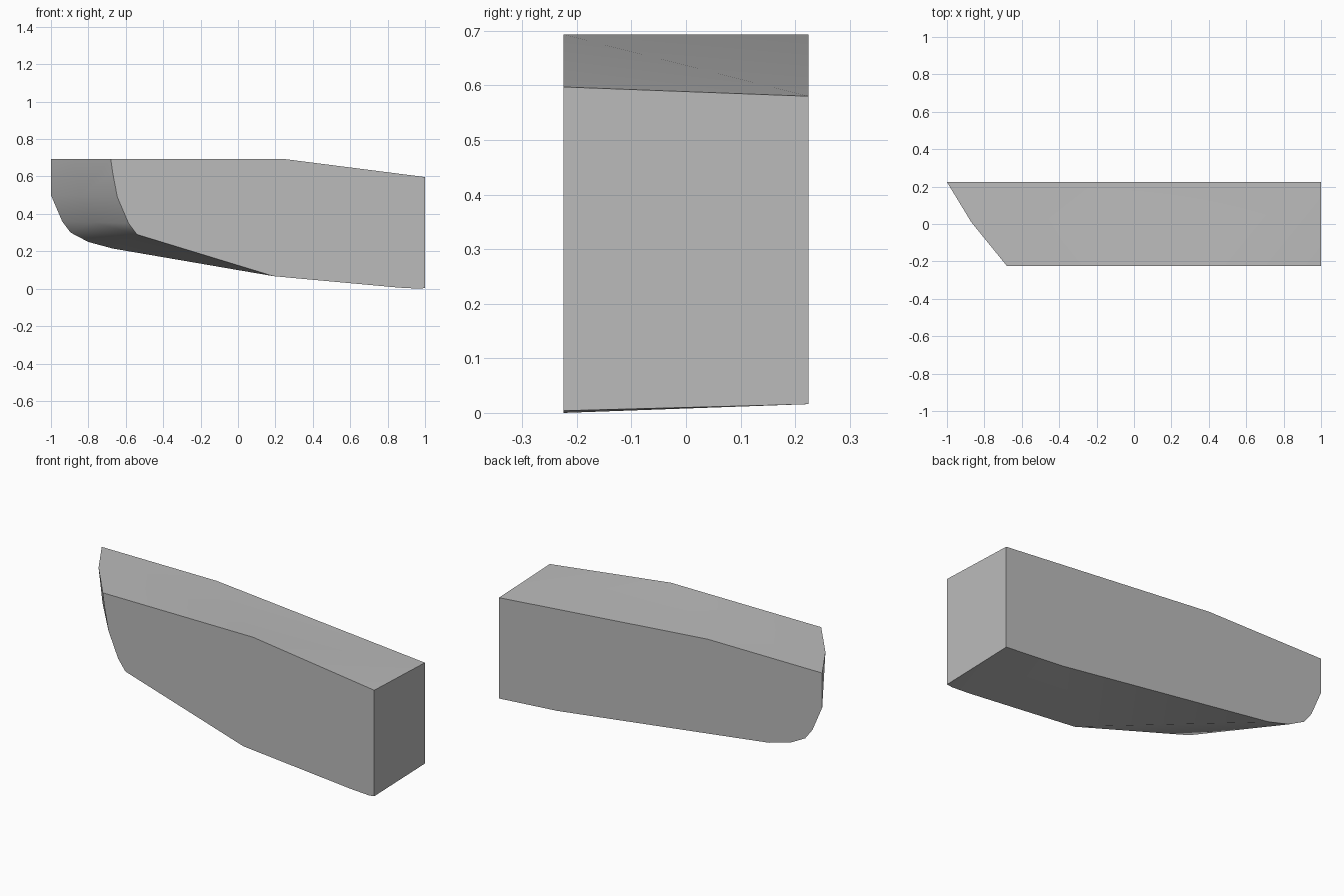
import bpy, bmesh, math

cube = bpy.data.objects.get("Cube")
if cube:
    bpy.data.objects.remove(cube, do_unlink=True)

HALF = 0.224

# Side profiles (x, z): down the bow, along the keel, up the stern, back over the deck
front_profile = [(-0.68, 0.693), (-0.67, 0.62), (-0.645, 0.49), (-0.585, 0.35), (-0.54, 0.29),
                 (0.19, 0.067), (0.86, 0.006), (0.97, 0.0), (1, 0.004), (1, 0.597), (0.25, 0.693)]
back_profile = [(-1, 0.693), (-1, 0.5), (-0.94, 0.36), (-0.895, 0.3), (-0.8, 0.25),
                (-0.67, 0.215), (0.64, 0.043), (1, 0.016), (1, 0.58), (-0.29, 0.693)]
# Bulging stem between the two sides
stem_profile = [(-0.87, 0.693), (-0.845, 0.5), (-0.775, 0.355)]

grey = bpy.data.materials.new("plain grey")
grey.use_nodes = True
colour = (0.5, 0.5, 0.5, 1)
grey.diffuse_color = colour
grey.node_tree.nodes["Principled BSDF"].inputs["Base Color"].default_value = colour

bm = bmesh.new()


def add_profile(points, y):
    return [bm.verts.new((x, y, z)) for x, z in points]


f = add_profile(front_profile, -HALF)
b = add_profile(back_profile, HALF)
m = add_profile(stem_profile, 0.01)

faces = [
    # flat sides
    f, b,
    # deck, with its slanting fold
    [f[0], f[10], b[9], b[0], m[0]], [f[10], f[9], b[8]], [f[10], b[8], b[9]],
    # stern
    [f[8], f[9], b[8], b[7]],
    # bow
    [b[0], b[1], m[0]], [b[1], m[1], m[0]], [b[1], b[2], m[1]], [b[2], m[2], m[1]],
    [m[0], m[1], f[0]], [m[1], f[1], f[0]], [m[1], f[2], f[1]],
    [m[1], m[2], f[2]], [m[2], f[3], f[2]],
    [b[2], b[3], m[2]], [b[3], f[4], m[2]], [f[4], f[3], m[2]],
    # underside
    [b[3], b[4], f[4]], [b[4], b[5], f[4]], [b[5], f[5], f[4]],
    [b[5], b[6], f[5]], [b[6], f[6], f[5]], [b[6], b[7], f[6]],
    [b[7], f[7], f[6]], [b[7], f[8], f[7]],
]
for verts in faces:
    bm.faces.new(verts)
bmesh.ops.recalc_face_normals(bm, faces=bm.faces[:])

mesh = bpy.data.meshes.new("hull")
bm.to_mesh(mesh)
bm.free()
mesh.materials.append(grey)
hull = bpy.data.objects.new("hull", mesh)
bpy.context.collection.objects.link(hull)

# Soft bow and underside, crisp rims
bpy.ops.object.select_all(action="DESELECT")
hull.select_set(True)
bpy.context.view_layer.objects.active = hull
bpy.ops.object.shade_smooth_by_angle(angle=math.radians(40))
